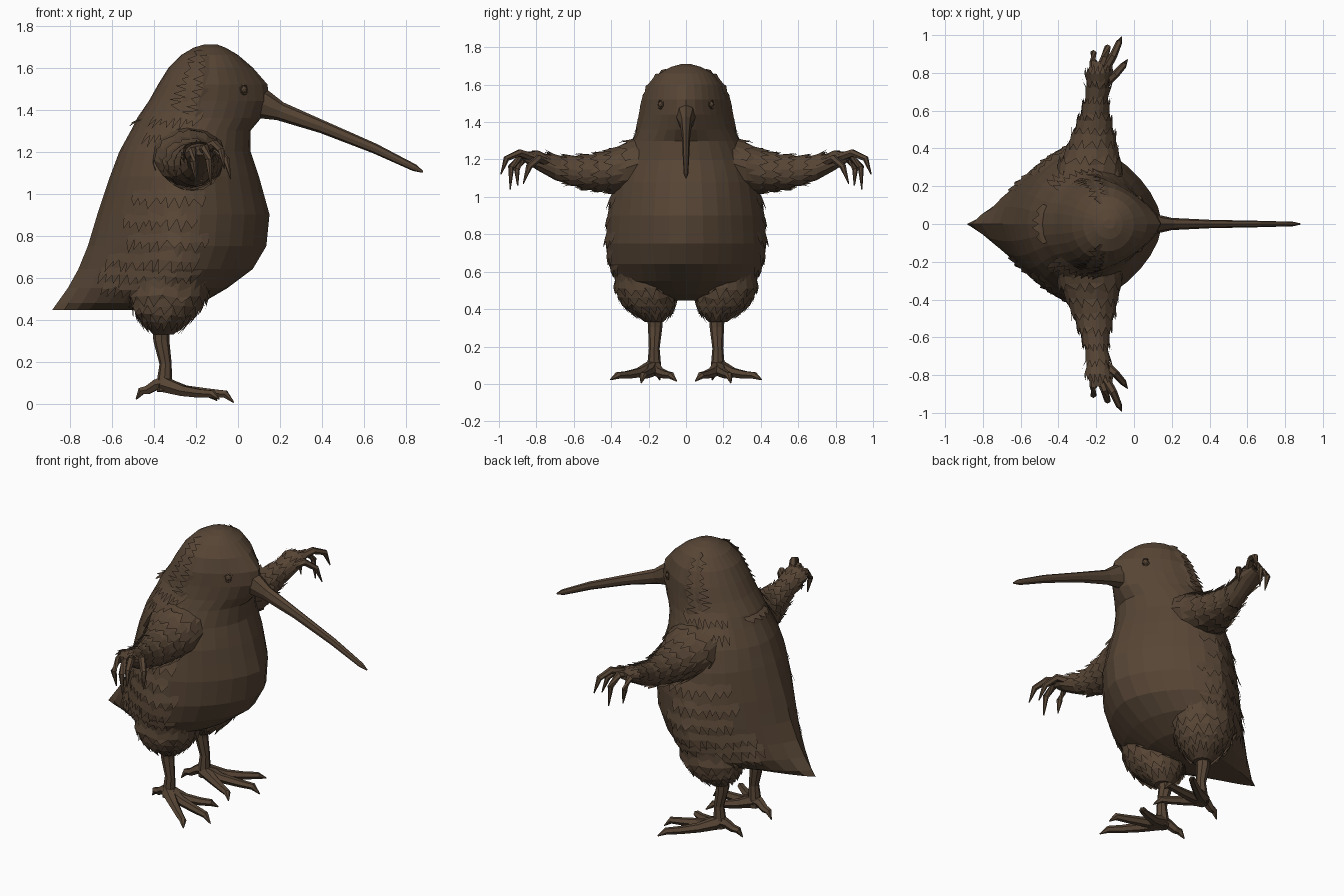
import bpy, bmesh, math, random
from mathutils import Vector

if "Cube" in bpy.data.objects:
    bpy.data.objects.remove(bpy.data.objects["Cube"])

random.seed(4)
brown = bpy.data.materials.new("dark brown plumage")
brown.diffuse_color = (0.095, 0.06, 0.036, 1)
brown.use_nodes = True
brown.node_tree.nodes["Principled BSDF"].inputs["Base Color"].default_value = brown.diffuse_color


def finish(bm, name, mirror=False):
    bmesh.ops.recalc_face_normals(bm, faces=bm.faces)
    me = bpy.data.meshes.new(name)
    bm.to_mesh(me)
    bm.free()
    me.materials.append(brown)
    ob = bpy.data.objects.new(name, me)
    bpy.context.collection.objects.link(ob)
    if mirror:
        m = ob.modifiers.new("mirror", "MIRROR")
        m.use_axis = (False, True, False)
        m.use_mirror_merge = False
    return ob


def loft(bm, rings):
    vs = [[bm.verts.new(p) for p in r] for r in rings]
    n = len(vs[0])
    for a, b in zip(vs, vs[1:]):
        for i in range(n):
            bm.faces.new((a[i], a[(i + 1) % n], b[(i + 1) % n], b[i]))
    bm.faces.new(vs[0])
    bm.faces.new(vs[-1])


def tube(bm, pts, radii, sides=6, flat=1.0):
    pts = [Vector(p) for p in pts]
    rings = []
    for i, (p, r) in enumerate(zip(pts, radii)):
        d = (pts[min(i + 1, len(pts) - 1)] - pts[max(i - 1, 0)]).normalized()
        ref = Vector((1, 0, 0)) if abs(d.z) > 0.85 else Vector((0, 0, 1))
        u = d.cross(ref).normalized()
        v = u.cross(d)
        rings.append([p + r * (u * flat * math.cos(t) + v * math.sin(t))
                      for t in (math.tau * k / sides for k in range(sides))])
    loft(bm, rings)


def fringe(bm, point, normal, u0, u1, v0, v1, tooth, teeth, lift=0.01):
    """Overlapping feather layer: a thin band on point(u, v) ending in ragged teeth."""
    def at(u, v, h):
        return bm.verts.new(point(u, v) + normal(u, v).normalized() * h)
    us = [u0 + (u1 - u0) * (i + random.uniform(-0.2, 0.2)) / teeth for i in range(teeth + 1)]
    top = [at(u, v0, -0.008) for u in us]
    low = [at(u, v1 + tooth * random.uniform(-0.2, 0.2), lift * 0.6) for u in us]
    for i in range(teeth):
        mid = us[i] + (us[i + 1] - us[i]) * random.uniform(0.3, 0.7)
        tip = at(mid, v1 + tooth * random.uniform(0.6, 1.3), lift * random.uniform(0.8, 1.6))
        bm.faces.new((top[i], top[i + 1], low[i + 1], low[i]))
        bm.faces.new((low[i], low[i + 1], tip))


# Body and head: height, back x, widest x, front x, half width, back and front roundness
SECTIONS = [
    (0.445, -0.885, -0.42, -0.28, 0.14, 1.2, 1.9), (0.48, -0.86, -0.36, -0.17, 0.26, 1.25, 1.9),
    (0.55, -0.81, -0.32, -0.05, 0.37, 1.3, 1.8), (0.64, -0.76, -0.30, 0.07, 0.415, 1.35, 1.65),
    (0.75, -0.715, -0.28, 0.135, 0.43, 1.45, 1.6), (0.90, -0.67, -0.27, 0.15, 0.42, 1.55, 1.6),
    (1.08, -0.61, -0.26, 0.10, 0.385, 1.7, 1.7), (1.20, -0.565, -0.25, 0.06, 0.335, 1.8, 1.8),
    (1.30, -0.51, -0.22, 0.06, 0.285, 1.9, 1.8), (1.36, -0.48, -0.19, 0.11, 0.262, 2, 1.5),
    (1.44, -0.425, -0.17, 0.15, 0.245, 2, 1.35), (1.52, -0.38, -0.15, 0.14, 0.23, 2, 1.35),
    (1.60, -0.33, -0.15, 0.07, 0.195, 2, 1.7), (1.66, -0.27, -0.14, 0.0, 0.145, 2, 2),
    (1.695, -0.21, -0.13, -0.06, 0.08, 2, 2), (1.71, -0.16, -0.13, -0.10, 0.025, 2, 2)]


def surf(a, z):
    z = min(max(z, SECTIONS[0][0]), SECTIONS[-1][0])
    for lo, hi in zip(SECTIONS, SECTIONS[1:]):
        if z <= hi[0]:
            break
    k = (z - lo[0]) / (hi[0] - lo[0])
    _, xb, xm, xf, w, nb, nf = (l + (h - l) * k for l, h in zip(lo, hi))
    c, s = math.cos(a), math.sin(a)
    n = nf if c > 0 else nb
    r = (abs(c) ** n + abs(s) ** n) ** (-1 / n)
    return Vector((xm + r * c * (xf - xm if c > 0 else xm - xb), r * s * w, z))


def surf_normal(a, z):
    return (surf(a + 0.03, z) - surf(a - 0.03, z)).cross(surf(a, z + 0.02) - surf(a, z - 0.02))


bm = bmesh.new()
heights = sorted([s[0] for s in SECTIONS] + [0.82, 0.99, 1.14])
loft(bm, [[surf(math.tau * i / 28, z) for i in range(28)] for z in heights])
finish(bm, "body")

# Ragged feather layers on flanks and shoulders: lower edge, start and end angle
bm = bmesh.new()
for z, a0, a1 in [(0.55, 1.0, 2.5), (0.61, 1.2, 2.6), (0.68, 1.3, 2.55), (0.77, 1.2, 2.3),
                  (0.87, 1.4, 2.4), (0.98, 1.3, 2.3), (1.27, 1.5, 2.4), (1.35, 1.5, 2.4)]:
    fringe(bm, surf, surf_normal, a0, a1, z + 0.07, z, -0.045, int((a1 - a0) * 9), 0.013)
# Head layers swept backward from the face
for a, z0, z1 in ((1.62, 1.36, 1.66), (1.95, 1.40, 1.68)):
    fringe(bm, lambda u, v: surf(v, u), lambda u, v: surf_normal(v, u), z0, z1, a - 0.25, a, 0.2, 9, 0.013)
# Nape tuft
fringe(bm, surf, surf_normal, 2.75, 3.14, 1.36, 1.33, -0.03, 2, 0.025)
finish(bm, "body_feathers", True)

# Beak
bm = bmesh.new()
tube(bm, [(0.04, 0, 1.45), (0.12, 0, 1.425), (0.2, 0, 1.392), (0.4, 0, 1.318), (0.65, 0, 1.215),
          (0.84, 0, 1.123), (0.88, 0, 1.103)], [0.078, 0.07, 0.045, 0.031, 0.024, 0.017, 0.005], 8, 0.72)
finish(bm, "beak")

# Eyes with raised lids
bm = bmesh.new()
a = min((i * 0.01 for i in range(158)), key=lambda t: abs(surf(t, 1.495).x - 0.03))
eye, nrm = surf(a, 1.495), surf_normal(a, 1.495).normalized()
ball = bmesh.ops.create_icosphere(bm, subdivisions=2, radius=0.018)
bmesh.ops.translate(bm, verts=ball["verts"], vec=eye - nrm * 0.004)
u = nrm.cross(Vector((0, 0, 1))).normalized()
v = nrm.cross(u)
lid = [eye + 0.022 * (u * math.cos(t) + v * math.sin(t)) for t in (math.tau * k / 12 for k in range(13))]
tube(bm, lid, [0.005] * 13, 4)
finish(bm, "eyes", True)

# Wings: y, centre x, centre z, half depth, half height
WING = [(0.10, -0.24, 1.19, 0.16, 0.14), (0.23, -0.24, 1.185, 0.185, 0.15),
        (0.32, -0.23, 1.155, 0.165, 0.135),
        (0.42, -0.22, 1.135, 0.125, 0.108), (0.52, -0.21, 1.13, 0.095, 0.093),
        (0.62, -0.205, 1.14, 0.065, 0.076), (0.70, -0.19, 1.155, 0.055, 0.065),
        (0.79, -0.185, 1.19, 0.07, 0.05), (0.86, -0.18, 1.205, 0.045, 0.022)]


def wing_point(t, y):
    for lo, hi in zip(WING, WING[1:]):
        if y <= hi[0]:
            break
    k = (y - lo[0]) / (hi[0] - lo[0])
    _, cx, cz, rx, rz = (l + (h - l) * k for l, h in zip(lo, hi))
    return Vector((cx + rx * math.cos(t), y, cz + rz * math.sin(t)))


def radial(t, _):
    return Vector((math.cos(t), 0, math.sin(t)))


bm = bmesh.new()
loft(bm, [[wing_point(math.tau * i / 12, w[0]) for i in range(12)] for w in WING])
finish(bm, "wings", True)

bm = bmesh.new()
for y, t0, t1 in ((0.32, 0.3, 3.6), (0.40, -2.6, 3.4), (0.47, -3.0, 3.28), (0.55, -3.0, 3.28),
                  (0.63, -3.0, 3.28), (0.72, 0.2, 3.5), (0.80, 0.3, 3.4)):
    fringe(bm, wing_point, radial, t0, t1, y - 0.08, y, 0.04, int((t1 - t0) * 2.6), 0.016)
finish(bm, "wing_feathers", True)

# Clawed wing fingers
bm = bmesh.new()
FINGERS = [
    [(-0.17, 0.79, 1.2), (-0.11, 0.89, 1.235), (-0.08, 0.96, 1.205), (-0.065, 0.99, 1.12)],
    [(-0.19, 0.79, 1.2), (-0.155, 0.88, 1.215), (-0.14, 0.935, 1.16), (-0.13, 0.94, 1.04)],
    [(-0.21, 0.78, 1.2), (-0.215, 0.86, 1.205), (-0.215, 0.905, 1.15), (-0.2, 0.9, 1.06)],
    [(-0.16, 0.74, 1.18), (-0.1, 0.79, 1.205), (-0.055, 0.84, 1.16), (-0.035, 0.87, 1.07)]]
for path in FINGERS:
    tube(bm, path, [0.026, 0.021, 0.017, 0.003])
finish(bm, "wing_fingers", True)

# Feathered thighs: z, centre x, centre y, x radius, y radius
THIGH = [(0.33, -0.355, 0.17, 0.05, 0.05), (0.37, -0.35, 0.18, 0.09, 0.095),
         (0.43, -0.34, 0.2, 0.145, 0.14), (0.52, -0.33, 0.215, 0.185, 0.165),
         (0.66, -0.3, 0.22, 0.19, 0.17)]


def thigh_point(t, z):
    for lo, hi in zip(THIGH, THIGH[1:]):
        if z <= hi[0]:
            break
    k = max(0, (z - lo[0]) / (hi[0] - lo[0]))
    _, cx, cy, rx, ry = (l + (h - l) * k for l, h in zip(lo, hi))
    return Vector((cx + rx * math.cos(t), cy + ry * math.sin(t), z))


bm = bmesh.new()
loft(bm, [[thigh_point(math.tau * k / 14, s[0]) for k in range(14)] for s in THIGH])
for z in (0.51, 0.46, 0.42, 0.385):
    fringe(bm, thigh_point, lambda t, _: Vector((math.cos(t), math.sin(t), 0)),
           0, math.tau, z + 0.07, z, -0.045, 18, 0.02)
finish(bm, "thighs", True)

# Legs and toes
bm = bmesh.new()
tube(bm, [(-0.365, 0.165, 0.4), (-0.365, 0.165, 0.3), (-0.345, 0.17, 0.19), (-0.35, 0.17, 0.11),
          (-0.345, 0.175, 0.06)], [0.045, 0.038, 0.029, 0.036, 0.04], 8)
finish(bm, "legs", True)
bm = bmesh.new()
TOES = [[(-0.35, 0.175, 0.09), (-0.25, 0.19, 0.062), (-0.13, 0.215, 0.05), (-0.06, 0.23, 0.045), (-0.02, 0.24, 0.005)],
        [(-0.35, 0.18, 0.09), (-0.26, 0.25, 0.06), (-0.18, 0.315, 0.048), (-0.12, 0.365, 0.045), (-0.09, 0.405, 0.022)],
        [(-0.35, 0.17, 0.09), (-0.26, 0.14, 0.06), (-0.18, 0.105, 0.048), (-0.13, 0.08, 0.045), (-0.10, 0.05, 0.015)],
        [(-0.34, 0.175, 0.1), (-0.39, 0.165, 0.09), (-0.43, 0.155, 0.065), (-0.46, 0.15, 0.06), (-0.485, 0.14, 0.02)]]
for path in TOES:
    tube(bm, path, [0.04, 0.028, 0.023, 0.02, 0.003])
finish(bm, "toes", True)
